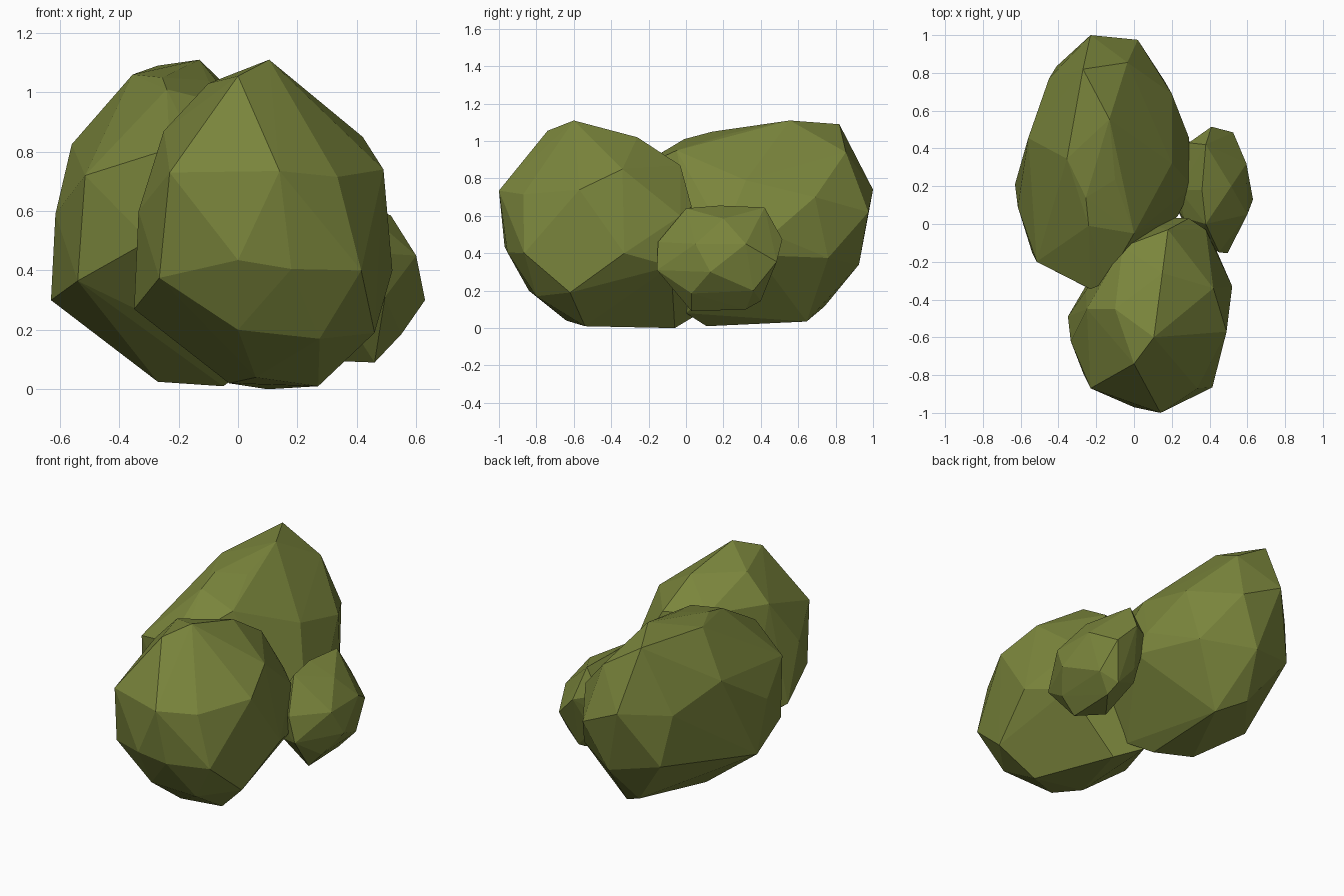
import bpy, bmesh
from mathutils import Vector

leaf = bpy.data.materials.new("leaf_green")
leaf.diffuse_color = (0.195, 0.235, 0.045, 1)


def clump(name, centre, radii, pulls):
    """Low-poly ball: fit to an ellipsoid, pull corners out, close convexly."""
    c, r = Vector(centre), Vector(radii)
    bm = bmesh.new()
    bmesh.ops.create_icosphere(bm, subdivisions=2, radius=1)
    free = list(bm.verts)
    moved = {}
    for p in map(Vector, pulls):
        d = Vector([(p[i] - c[i]) / r[i] for i in range(3)]).normalized()
        v = max(free, key=lambda q: q.co.dot(d))
        free.remove(v)
        moved[v] = p
    for v in bm.verts:
        v.co = moved[v] if v in moved else c + Vector([v.co[i] * r[i] * 0.82 for i in range(3)])
    # rebuild the skin as a clean convex faceted shell
    bmesh.ops.delete(bm, geom=bm.edges[:], context='EDGES_FACES')
    bmesh.ops.convex_hull(bm, input=bm.verts[:])
    loose = [v for v in bm.verts if not v.link_faces]
    bmesh.ops.delete(bm, geom=loose, context='VERTS')
    bmesh.ops.recalc_face_normals(bm, faces=bm.faces[:])
    me = bpy.data.meshes.new(name)
    bm.to_mesh(me)
    bm.free()
    me.materials.append(leaf)
    ob = bpy.data.objects.new(name, me)
    bpy.context.collection.objects.link(ob)
    return ob


# front clump
clump("front_clump", (0.08, -0.48, 0.55), (0.43, 0.5, 0.54), [
    (.105, -.60, 1.11), (0, -.74, 1.055), (.15, -.26, 1.02), (-.10, -.45, 1.03),
    (.14, -1, .735), (0, -.97, .435), (.335, -.87, .715), (.415, -.865, .40),
    (.18, -.955, .405), (-.23, -.87, .73), (-.265, -.8, .375), (-.335, -.62, .6),
    (-.35, -.49, .27), (-.25, -.45, .87), (.42, -.34, .85), (.49, -.57, .74),
    (.52, -.33, .40), (.46, -.62, .19), (0, -.84, .2), (.275, -.8, .17),
    (.27, -.54, .01), (.06, -.64, .04), (.1, -.06, 0), (-.03, -.48, .02),
    (-.04, .04, .06), (.41, -.08, .33), (.29, .03, .65), (.38, -.03, .6),
    (.18, -.03, .87), (-.06, -.12, .88)])

# large back clump
clump("back_clump", (-.16, .35, .56), (.46, .65, .54), [
    (-.13, .555, 1.11), (-.355, .345, 1.06), (-.255, .14, 1.05), (-.1, .235, 1.04),
    (-.24, -.01, 1.01), (-.27, .82, 1.09), (-.035, .855, .94), (-.23, 1, .74),
    (.02, .975, .62), (.2, .69, .7), (.2, .32, .79), (.29, .46, .5),
    (.31, .2, .5), (-.515, -.2, .72), (-.615, .09, .59), (-.63, .21, .3),
    (-.56, .455, .825), (-.45, .77, .7), (-.41, .835, .4), (.16, .76, .375),
    (-.12, .925, .34), (-.2, .74, .115), (-.05, .645, .035), (-.05, .11, .01),
    (-.27, .19, .025), (-.54, -.15, .365), (-.23, -.345, .81), (-.15, -.31, .83),
    (-.3, -.31, .5), (0, -.05, .95), (.23, .04, .5), (.05, 0, .08),
    (.14, -.03, .27), (.3, .38, .39)])

# small side clump
clump("side_clump", (.4, .18, .37), (.23, .34, .29), [
    (.41, .515, .475), (.525, .485, .355), (.595, .32, .45), (.63, .13, .3),
    (.6, .05, .45), (.495, -.155, .31), (.45, -.15, .46), (.38, 0, .64),
    (.36, .18, .655), (.38, .42, .645), (.515, .2, .585), (.55, .36, .2),
    (.46, .32, .1), (.46, .03, .09), (.55, .03, .185), (.45, .4, .145),
    (.29, .43, .5), (.33, .15, .095)])
